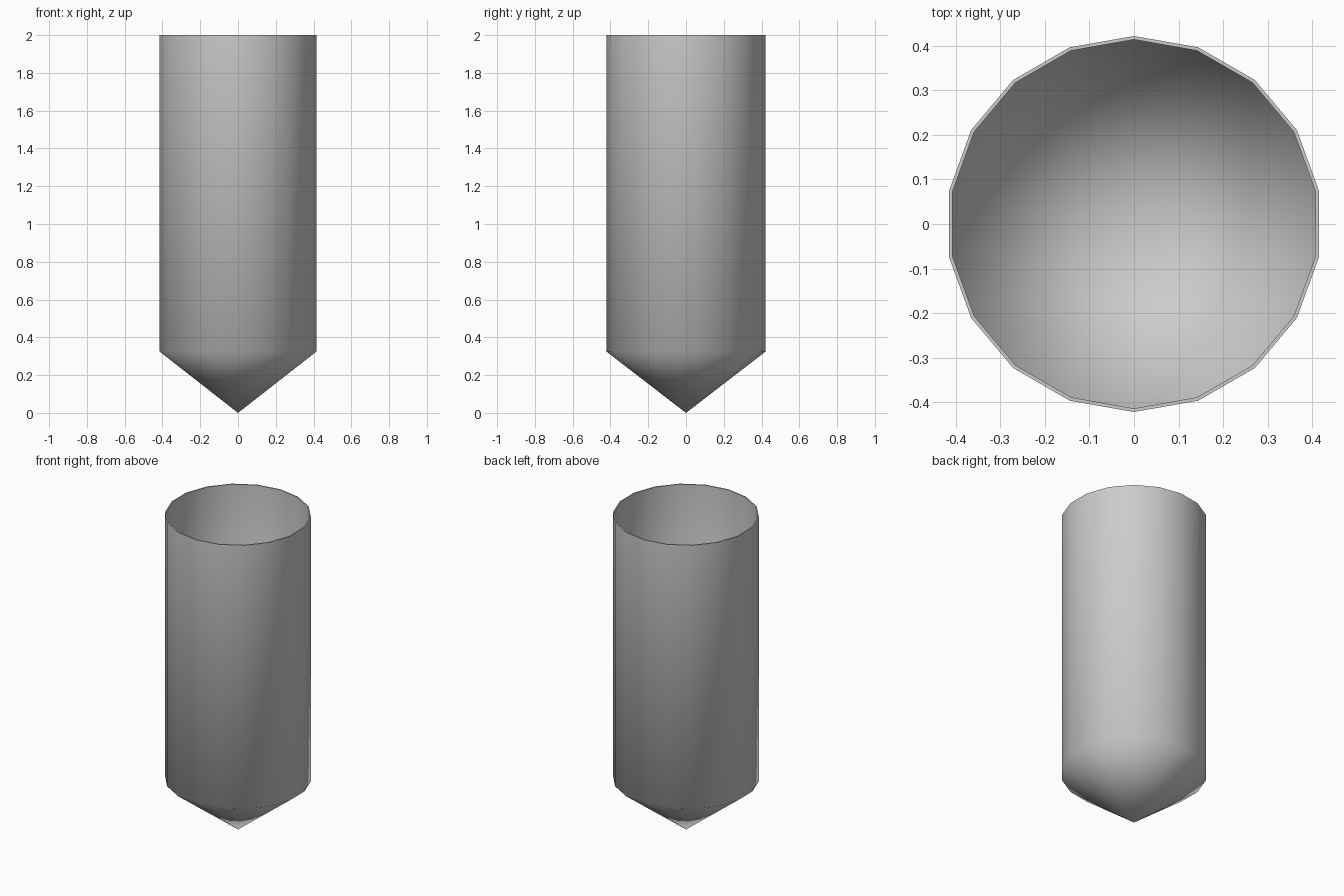
import bpy, bmesh, math

if "Cube" in bpy.data.objects:
    bpy.data.objects.remove(bpy.data.objects["Cube"])

SIDES = 18
R, WALL = 0.422, 0.008
SHOULDER = 0.325

bm = bmesh.new()


def ring(radius, z):
    # corner points up front and back, flat edges left and right
    return [bm.verts.new((radius * math.cos(a), radius * math.sin(a), z))
            for a in (math.pi / 2 + 2 * math.pi * i / SIDES for i in range(SIDES))]


# Profile from outer shoulder, up over the rim, down to inner shoulder
rings = [ring(r, z) for r, z in ((R, SHOULDER), (R, 2.0),
                                 (R - WALL, 2.0), (R - WALL, SHOULDER + 0.004))]
outer_tip = bm.verts.new((0, 0, 0))
inner_tip = bm.verts.new((0, 0, 0.01))

for i in range(SIDES):
    j = (i + 1) % SIDES
    for a, b in zip(rings, rings[1:]):
        bm.faces.new((a[i], a[j], b[j], b[i]))
    # conical bottom, outside and inside
    bm.faces.new((outer_tip, rings[0][j], rings[0][i]))
    bm.faces.new((inner_tip, rings[-1][i], rings[-1][j]))

bmesh.ops.recalc_face_normals(bm, faces=bm.faces[:])
mesh = bpy.data.meshes.new("pointed_tube")
bm.to_mesh(mesh)
bm.free()

# Open tube with pointed base; shoulder shades smooth, rim stays sharp
tube = bpy.data.objects.new("pointed_tube", mesh)
bpy.context.collection.objects.link(tube)
bpy.context.view_layer.objects.active = tube
tube.select_set(True)
bpy.ops.object.shade_smooth_by_angle(angle=math.radians(65))
